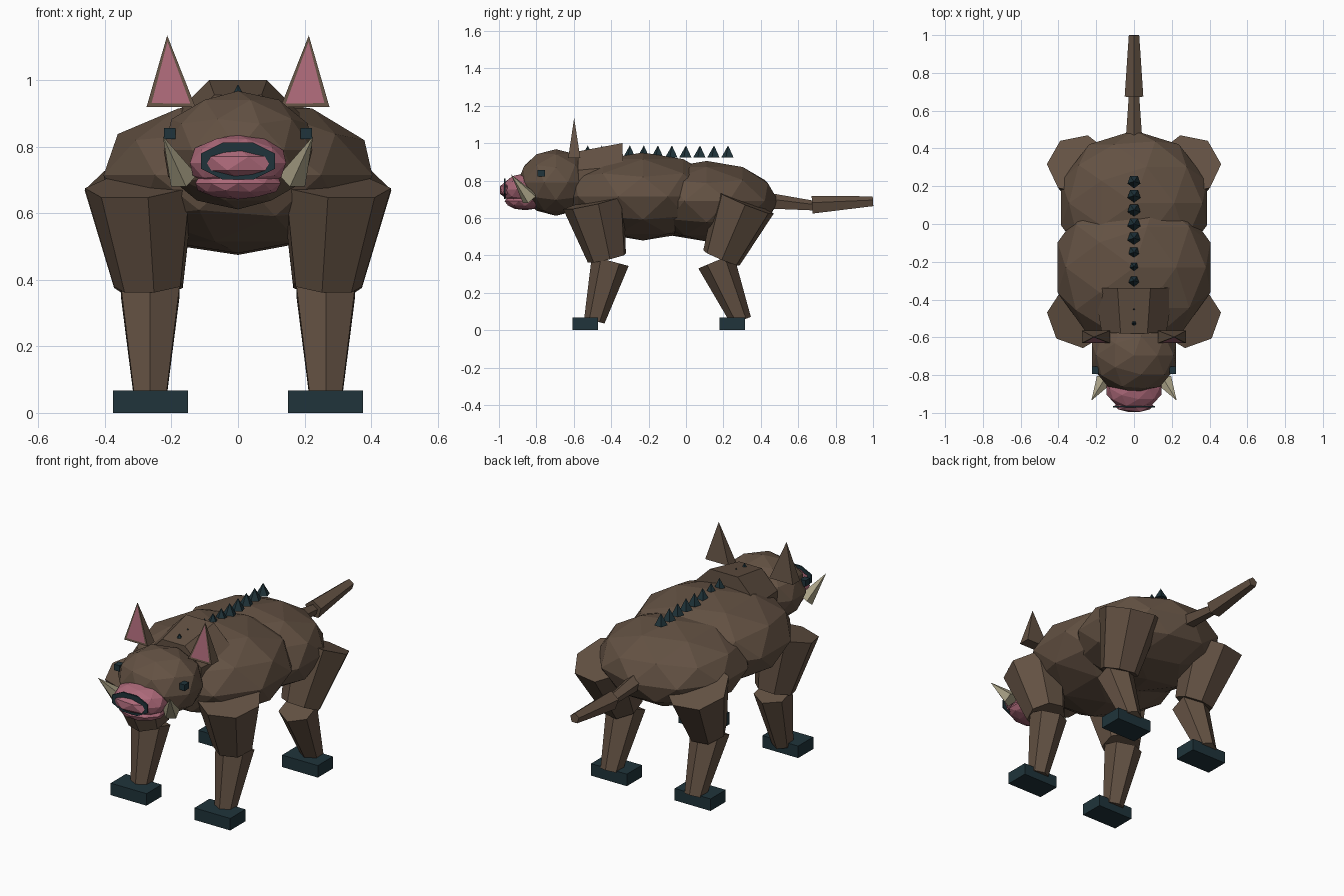
import bpy, bmesh, math
from mathutils import Vector, Matrix

if "Cube" in bpy.data.objects:
    bpy.data.objects.remove(bpy.data.objects["Cube"])


def material(name, rgb):
    m = bpy.data.materials.new(name)
    m.diffuse_color = (*rgb, 1)
    m.use_nodes = True
    m.node_tree.nodes["Principled BSDF"].inputs["Base Color"].default_value = m.diffuse_color
    return m


BROWN = material("brown hide", (0.125, 0.083, 0.056))
PINK = material("pink skin", (0.41, 0.14, 0.19))
DARK = material("dark horn", (0.014, 0.034, 0.043))
IVORY = material("ivory", (0.40, 0.36, 0.24))


def finish(name, bm, *mats):
    bmesh.ops.recalc_face_normals(bm, faces=bm.faces)
    me = bpy.data.meshes.new(name)
    bm.to_mesh(me)
    bm.free()
    for m in mats:
        me.materials.append(m)
    ob = bpy.data.objects.new(name, me)
    bpy.context.collection.objects.link(ob)
    return ob


def blob(name, loc, size, mat, detail=2):
    """Faceted ellipsoid."""
    bm = bmesh.new()
    mtx = Matrix.Translation(loc) @ Matrix.Diagonal((*size, 1))
    bmesh.ops.create_icosphere(bm, subdivisions=detail, radius=1, matrix=mtx)
    return finish(name, bm, mat)


def taper(name, a, b, ra, rb, mat, sides=6, turn=0.0):
    """Tapered prism or spike from point a to point b."""
    a, b = Vector(a), Vector(b)
    d = b - a
    rot = d.to_track_quat('Z', 'Y').to_matrix().to_4x4()
    mtx = Matrix.Translation((a + b) / 2) @ rot @ Matrix.Rotation(turn, 4, 'Z')
    bm = bmesh.new()
    bmesh.ops.create_cone(bm, cap_ends=True, segments=sides, radius1=ra,
                          radius2=rb, depth=d.length, matrix=mtx)
    bmesh.ops.remove_doubles(bm, verts=bm.verts, dist=1e-5)
    return finish(name, bm, mat)


def box(name, loc, size, mat):
    bm = bmesh.new()
    mtx = Matrix.Translation(loc) @ Matrix.Diagonal((*size, 1))
    bmesh.ops.create_cube(bm, size=1, matrix=mtx)
    return finish(name, bm, mat)


# Body masses
blob("chest", (0, -0.23, 0.715), (0.425, 0.43, 0.235), BROWN)
blob("rump", (0, 0.11, 0.69), (0.405, 0.385, 0.215), BROWN)
taper("neck", (0, -0.575, 0.785), (0, -0.335, 0.79), 0.185, 0.228, BROWN, 8, math.pi / 8)

# Head, snout, jaw and nose
blob("head", (0, -0.695, 0.79), (0.235, 0.205, 0.178), BROWN)
blob("snout", (0, -0.87, 0.752), (0.152, 0.115, 0.085), PINK)
blob("jaw", (0, -0.86, 0.69), (0.135, 0.11, 0.048), PINK)
rim = taper("nose_rim", (0, -0.964, 0), (0, -0.972, 0), 0.12, 0.12, DARK, 8, math.pi / 8)
rim.scale.z = 0.5
rim.location.z = 0.757
blob("nose", (0, -0.962, 0.75), (0.115, 0.038, 0.046), PINK, 1)

# Bristles along the spine
for i in range(11):
    y = -0.525 + 0.075 * i
    taper(f"bristle_{i}", (0, y, 0.924), (0, y, 0.988), 0.036, 0, DARK, 5)

# Tail in two segments
taper("tail_root", (0, 0.42, 0.69), (0, 0.69, 0.663), 0.048, 0.028, BROWN, 5)
taper("tail_tip", (0, 0.675, 0.666), (0, 1.0, 0.687), 0.052, 0.029, BROWN, 5)


def ear(name, s):
    """Flat pyramid whose front face carries an inset pink panel."""
    bm = bmesh.new()
    base = [bm.verts.new((s * x, y, 0.92)) for x, y in
            ((0.128, -0.63), (0.275, -0.63), (0.275, -0.565), (0.128, -0.565))]
    tip = bm.verts.new((s * 0.213, -0.598, 1.135))
    bm.faces.new(base)
    for i in range(4):
        bm.faces.new((base[i], base[(i + 1) % 4], tip))
    bmesh.ops.recalc_face_normals(bm, faces=bm.faces)
    bm.normal_update()
    front = [f for f in bm.faces if f.normal.y < -0.8]
    bmesh.ops.inset_region(bm, faces=front, thickness=0.019)
    for f in front:
        f.material_index = 1
    finish(name, bm, BROWN, PINK)


for side, s in (("left", 1), ("right", -1)):
    # Facial features
    ear(f"{side}_ear", s)
    box(f"{side}_eye", (s * 0.205, -0.775, 0.84), (0.034, 0.04, 0.034), DARK)
    taper(f"{side}_tusk", (s * 0.165, -0.835, 0.705), (s * 0.226, -0.935, 0.832),
          0.045, 0, IVORY, 5)

    # Legs: (name, thigh top y, knee y, shin top y, ankle y, hoof y)
    for part, y0, y1, y2, y3, yh in (
            ("front", -0.49, -0.42, -0.405, -0.49, -0.538),
            ("rear", 0.315, 0.19, 0.16, 0.295, 0.248)):
        taper(f"{side}_{part}_thigh", (s * 0.29, y0, 0.685), (s * 0.265, y1, 0.385),
              0.172, 0.108, BROWN, 7)
        taper(f"{side}_{part}_shin", (s * 0.264, y2, 0.37), (s * 0.264, y3, 0.05),
              0.102, 0.056, BROWN, 6)
        box(f"{side}_{part}_hoof", (s * 0.263, yh, 0.036), (0.225, 0.136, 0.068), DARK)

# Rest the hooves exactly on the floor
for ob in bpy.data.objects:
    if ob.name.endswith("hoof"):
        ob.location.z -= 0.002
